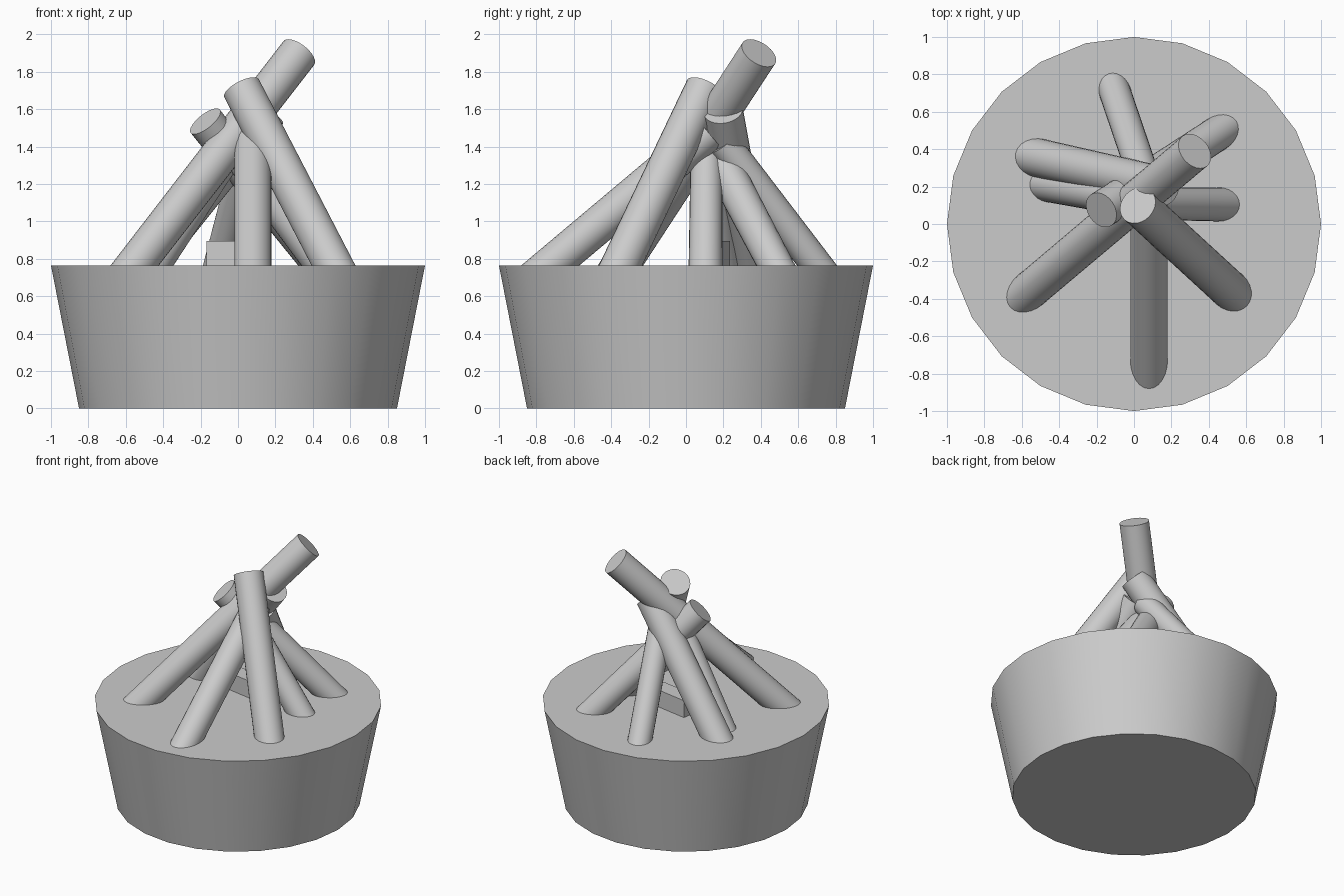
import bpy, math
from mathutils import Vector

if "Cube" in bpy.data.objects:
    bpy.data.objects.remove(bpy.data.objects["Cube"])

TOP = 0.765


def smooth(obj):
    bpy.ops.object.shade_smooth_by_angle(angle=math.radians(35))
    return obj


def log(name, foot, tip, r_foot=0.1, r_tip=0.1, sink=0.06):
    """Round log from its foot (x, y on the bowl top) to its tip."""
    a, b = Vector((foot[0], foot[1], TOP)), Vector(tip)
    d = (b - a).normalized()
    a -= d * (sink / d.z + 0.08)          # bury the lower end in the bowl
    bpy.ops.mesh.primitive_cone_add(vertices=24, radius1=r_foot, radius2=r_tip,
                                    depth=(b - a).length, location=(a + b) / 2,
                                    rotation=d.to_track_quat('Z', 'Y').to_euler())
    bpy.context.object.name = name
    smooth(bpy.context.object)


# tapered solid bowl
bpy.ops.mesh.primitive_cone_add(vertices=24, radius1=0.85, radius2=1.0,
                                depth=TOP, location=(0, 0, TOP / 2))
bpy.context.object.name = "fire_bowl"
smooth(bpy.context.object)

# leaning logs: name, foot, tip, radii
logs = [
    ("log_front", (0.08, -0.725), (0.08, 0.12, 1.475), 0.1, 0.1),
    ("log_front_right", (0.51, -0.35), (0.02, 0.10, 1.71), 0.105, 0.105),
    ("log_front_left_long", (-0.552, -0.35), (0.325, 0.39, 1.90), 0.102, 0.104),
    ("log_back_right", (0.44, 0.48), (-0.175, 0.075, 1.535), 0.092, 0.1),
    ("log_back", (-0.1, 0.70), (0.07, 0.20, 1.42), 0.085, 0.085),
    ("log_right", (0.45, 0.105), (-0.03, 0.11, 1.40), 0.092, 0.085),
    ("log_left", (-0.50, 0.35), (0.16, 0.20, 1.59), 0.105, 0.105),
    ("log_left_inner", (-0.45, 0.205), (-0.05, 0.13, 1.37), 0.09, 0.085),
]
for args in logs:
    log(*args)

# small block under the logs
bpy.ops.mesh.primitive_cube_add(size=1, location=(0, 0.149, TOP + 0.055),
                                rotation=(0, 0, math.radians(-10)))
block = bpy.context.object
block.name = "kindling_block"
block.scale = (0.32, 0.12, 0.15)
